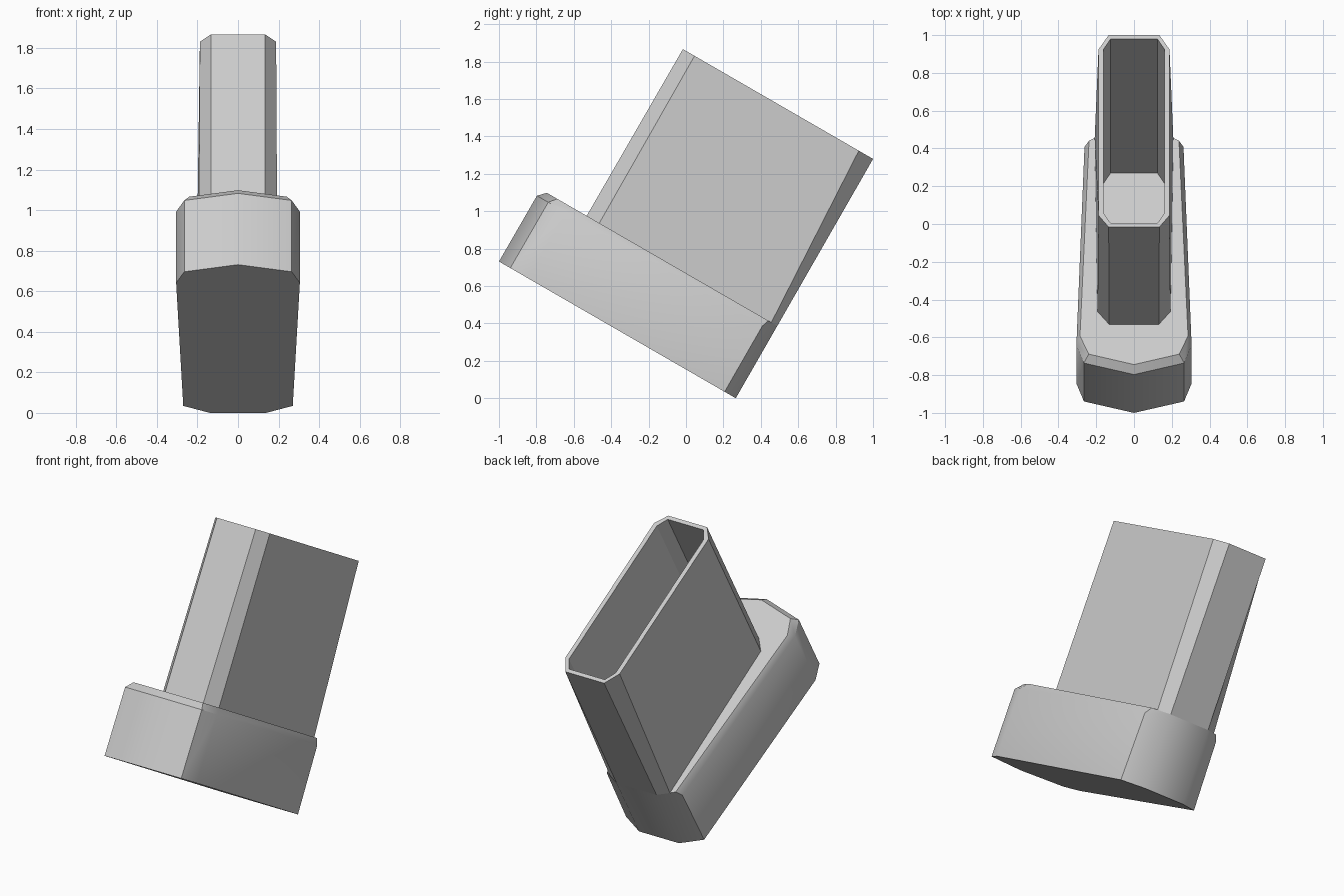
import bpy, bmesh, math
from mathutils import Vector

if "Cube" in bpy.data.objects:
    bpy.data.objects.remove(bpy.data.objects["Cube"])

C, S = math.cos(math.radians(30)), math.sin(math.radians(30))


def place(x, u, w):
    """Tilted frame: u runs front to back along the sole, w runs up the tube."""
    return Vector((x, -1 + C * u + S * w, 0.731 - S * u + C * w))


def ring(w, half):
    """Mirror a half outline (first point on the centre line) at height w."""
    pts = half + [(-x, u) for x, u in reversed(half[1:])]
    return [place(x, u, w) for x, u in pts]


def loft(name, rings, cap_first=False, cap_last=False):
    bm = bmesh.new()
    loops = [[bm.verts.new(p) for p in r] for r in rings]
    for a, b in zip(loops, loops[1:]):
        n = len(a)
        for i in range(n):
            j = (i + 1) % n
            bm.faces.new((a[i], a[j], b[j], b[i]))
    if cap_first:
        bm.faces.new(list(reversed(loops[0])))
    if cap_last:
        bm.faces.new(loops[-1])
    bmesh.ops.remove_doubles(bm, verts=bm.verts, dist=0.0005)
    me = bpy.data.meshes.new(name)
    bm.to_mesh(me)
    bm.free()
    ob = bpy.data.objects.new(name, me)
    bpy.context.collection.objects.link(ob)
    bpy.ops.object.select_all(action='DESELECT')
    ob.select_set(True)
    bpy.context.view_layer.objects.active = ob
    bpy.ops.object.shade_smooth_by_angle(angle=math.radians(30))
    return ob


# Where the tube rises out of the flared base
tube_foot = ring(0.446, [(0, 0.284), (0.132, 0.284), (0.193, 0.362),
                         (0.208, 1.424), (0.138, 1.461)])

# Flared base with bevelled top edge; its back is flush with the tube
loft("flared_base", [
    ring(0.0, [(0, 0), (0.265, 0.07), (0.305, 0.18), (0.27, 1.393), (0.138, 1.462)]),
    ring(0.406, [(0, 0), (0.265, 0.07), (0.305, 0.18), (0.262, 1.392), (0.138, 1.461)]),
    ring(0.446, [(0, 0.038), (0.24, 0.102), (0.286, 0.213), (0.238, 1.406), (0.138, 1.461)]),
    tube_foot], cap_first=True)

# Hollow octagonal tube: outer wall, rim, inner wall and deep floor
inner = [(0, 0.308), (0.124, 0.308), (0.161, 0.37), (0.161, 1.372), (0.124, 1.434)]
loft("hollow_tube", [
    tube_foot,
    ring(1.475, [(0, 0.284), (0.134, 0.284), (0.188, 0.356), (0.188, 1.37), (0.134, 1.458)]),
    ring(1.475, inner),
    ring(0.055, inner)], cap_last=True)
